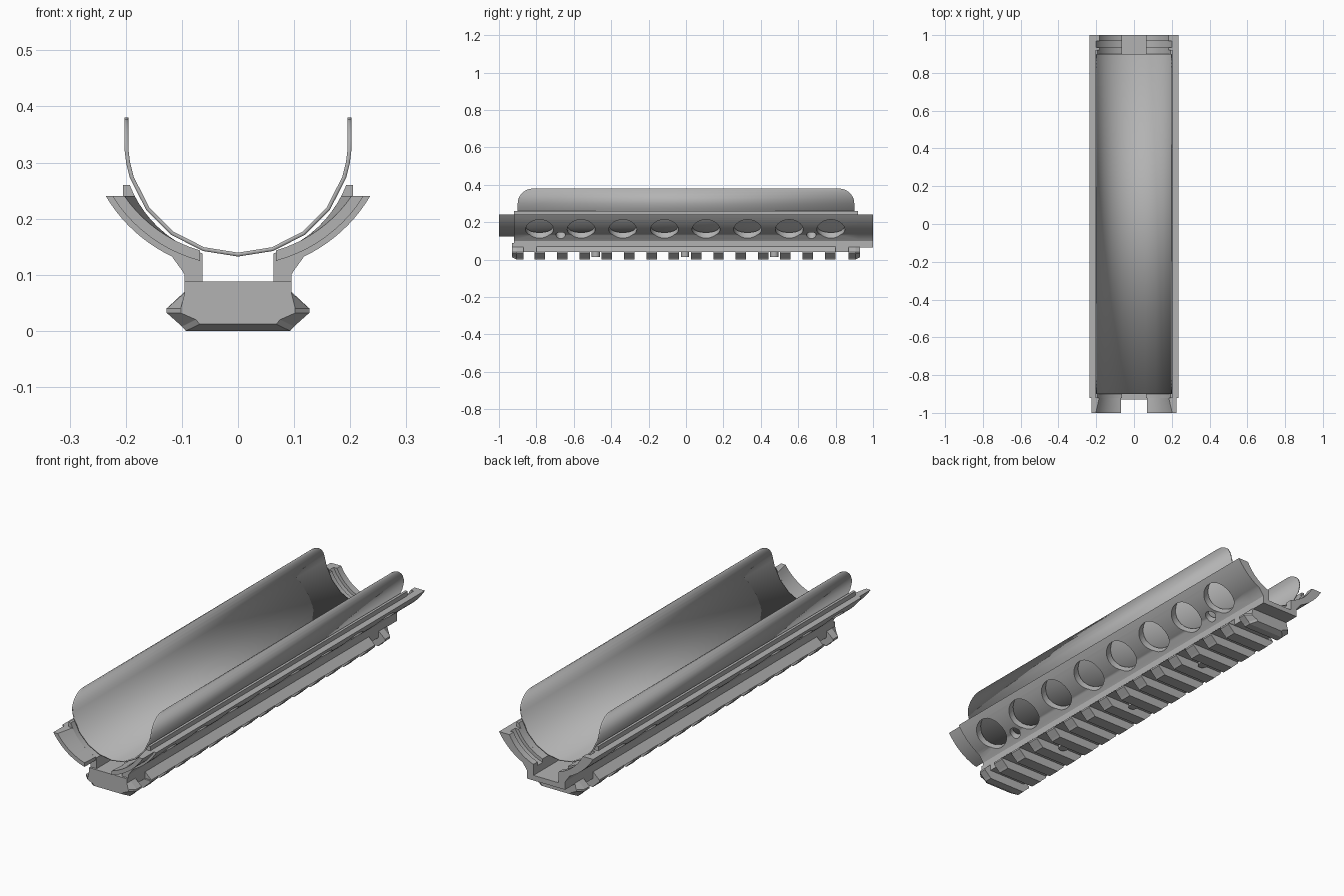
import bpy, bmesh, math
from mathutils import Vector, Matrix

cube = bpy.data.objects.get("Cube")
if cube:
    bpy.data.objects.remove(cube, do_unlink=True)

grey = bpy.data.materials.new("mid_grey")
grey.use_nodes = True
grey.diffuse_color = (0.45, 0.45, 0.45, 1)
grey.node_tree.nodes["Principled BSDF"].inputs["Base Color"].default_value = (0.45, 0.45, 0.45, 1)


def add_object(name, bm):
    bmesh.ops.recalc_face_normals(bm, faces=bm.faces)
    mesh = bpy.data.meshes.new(name)
    bm.to_mesh(mesh)
    bm.free()
    mesh.materials.append(grey)
    ob = bpy.data.objects.new(name, mesh)
    bpy.context.collection.objects.link(ob)
    return ob


def smooth(ob, degrees=32):
    bpy.ops.object.select_all(action='DESELECT')
    ob.select_set(True)
    bpy.context.view_layer.objects.active = ob
    bpy.ops.object.shade_smooth_by_angle(angle=math.radians(degrees))


def loft(name, sections):
    """Solid through (y, [(x, z), ...]) sections with equal point counts."""
    bm = bmesh.new()
    rings = [[bm.verts.new((x, y, z)) for x, z in pts] for y, pts in sections]
    n = len(rings[0])
    for a, b in zip(rings, rings[1:]):
        for i in range(n):
            j = (i + 1) % n
            bm.faces.new((a[i], a[j], b[j], b[i]))
    bm.faces.new(rings[0])
    bm.faces.new(rings[-1])
    return add_object(name, bm)


def arc(cz, r, z_top, x_end, n=10):
    """Arc below cz from height z_top on the right down to x_end."""
    a0 = math.acos((cz - z_top) / r)
    a1 = math.asin(x_end / r)
    return [(r * math.sin(a), cz - r * math.cos(a))
            for a in (a0 + (a1 - a0) * i / n for i in range(n + 1))]


def mirrored(half):
    """Close a right-hand half profile with its mirror image."""
    return half + [(-x, z) for x, z in reversed(half)]


CHANNEL = 0.063
ARC_Z = 0.38    # centre height of the outer arc
LINER_Z = 0.335  # centre height of the liner arc


def shell_profile(bottom, inner=0.207, lip=0.26):
    half = [(CHANNEL, 0.088)]
    half += reversed(arc(LINER_Z, inner, lip, CHANNEL))
    if lip > 0.24:
        half += [(0.205, lip), (0.205, 0.24)]
    half += arc(ARC_Z, 0.274, 0.24, 0.118)
    half += [(0.1, 0.108), (0.095, 0.1), (0.095, bottom)]
    return mirrored(half)


# Main shell with the raised lip, and its side vents
shell = loft("shell", [(y, shell_profile(0.04)) for y in (-0.92, 0.92)])
cutter_bm = bmesh.new()


def add_vent(side, x, y, z, r):
    axis = Vector((0.6 * side, 0, -0.8))
    place = Matrix.Translation((x * side, y, z)) @ axis.to_track_quat('Z', 'Y').to_matrix().to_4x4()
    bmesh.ops.create_cone(cutter_bm, cap_ends=True, segments=28, radius1=r,
                          radius2=r, depth=0.24, matrix=place)


for side in (-1, 1):
    for i in range(8):
        add_vent(side, 0.168, -0.783 + 0.2225 * i, 0.156, 0.075)
    for y in (-0.67, 0.67):
        add_vent(side, 0.125, y, 0.127, 0.026)
cutter = add_object("vent_cutter", cutter_bm)
cut = shell.modifiers.new("vents", 'BOOLEAN')
cut.object = cutter
cut.operation = 'DIFFERENCE'
cut.solver = 'EXACT'
bpy.context.view_layer.update()
cut_mesh = bpy.data.meshes.new_from_object(
    shell.evaluated_get(bpy.context.evaluated_depsgraph_get()))
shell.modifiers.clear()
shell.data = cut_mesh
bpy.data.objects.remove(cutter, do_unlink=True)
smooth(shell)

# Back collar with an inner groove
for name, y0, y1, inner in (("collar_front", 0.92, 0.935, 0.207),
                            ("collar_groove", 0.935, 0.97, 0.222),
                            ("collar_rim", 0.97, 1.0, 0.207)):
    smooth(loft(name, [(y, shell_profile(0.065, inner, 0.24)) for y in (y0, y1)]))


# Front tabs, flared on the inside
def tab_profile(cz, inner):
    return arc(ARC_Z, 0.264, 0.24, 0.068) + arc(cz, inner, 0.24, 0.068)[::-1]


for side, label in ((1, "left"), (-1, "right")):
    ends = [(-1.0, tab_profile(0.38, 0.246)), (-0.92, tab_profile(LINER_Z, 0.207))]
    smooth(loft("front_tab_" + label, [(y, [(x * side, z) for x, z in p]) for y, p in ends]))

# Thin inner liner with rounded top corners
half = [(0.199 * math.sin(a), LINER_Z - 0.199 * math.cos(a))
        for a in (math.radians(18 * i) for i in range(5))]
for i in range(7):
    z = 0.30 + 0.08 * math.sin(math.radians(15 * i))
    half.append((math.sqrt(0.199 ** 2 - min(0, z - LINER_Z) ** 2), z))
bm = bmesh.new()
rows = []
for x, z in [(-x, z) for x, z in half[:0:-1]] + half:
    y = 0.82 + math.sqrt(max(0, 0.08 ** 2 - max(0, z - 0.30) ** 2))
    rows.append([bm.verts.new((x, -y, z)), bm.verts.new((x, y, z))])
for a, b in zip(rows, rows[1:]):
    bm.faces.new((a[0], a[1], b[1], b[0]))
liner = add_object("liner", bm)
solid = liner.modifiers.new("thickness", 'SOLIDIFY')
solid.thickness = 0.007
solid.offset = 0
smooth(liner)

# Rail flange under the shell
flange = mirrored([(0.09, 0.07), (0.095, 0.07), (0.127, 0.04)])
loft("rail_flange", [(-0.8, flange), (0.8, flange)])


# Cross teeth of the rail
def tooth_profile(w, low=0.0, top=0.04):
    return mirrored([(0.095, 0.068), (w, top), (w, top - 0.008), (w - 0.027, low + 0.008), (w - 0.034, low)])


PITCH = 0.1193
tooth = mirrored([(0.127, 0.041), (0.127, 0.033), (0.1, 0.008), (0.093, 0)])
for i in range(1, 15):
    y = -0.9 + PITCH * i
    loft("rail_tooth", [(y - 0.028, tooth), (y + 0.028, tooth)])

# Tapered end teeth
for s, label in ((-1, "front"), (1, "back")):
    loft("end_tooth_" + label, [(0.93 * s, tooth_profile(0.102, 0.012)),
                                (0.905 * s, tooth_profile(0.127)),
                                (0.87 * s, tooth_profile(0.127))])
block = mirrored([(0.095, 0.1), (0.095, 0.04)])
block = [(x, min(z, 0.088)) for x, z in block]
loft("front_block", [(-0.93, block), (-0.915, block)])

# Screw studs in three of the slots
for k in (3, 7, 11):
    bm = bmesh.new()
    bmesh.ops.create_cone(bm, cap_ends=True, segments=16, radius1=0.022, radius2=0.022, depth=0.03,
                          matrix=Matrix.Translation((0, -0.9 + PITCH * (k + 0.5), 0.03)))
    smooth(add_object("rail_stud", bm))
